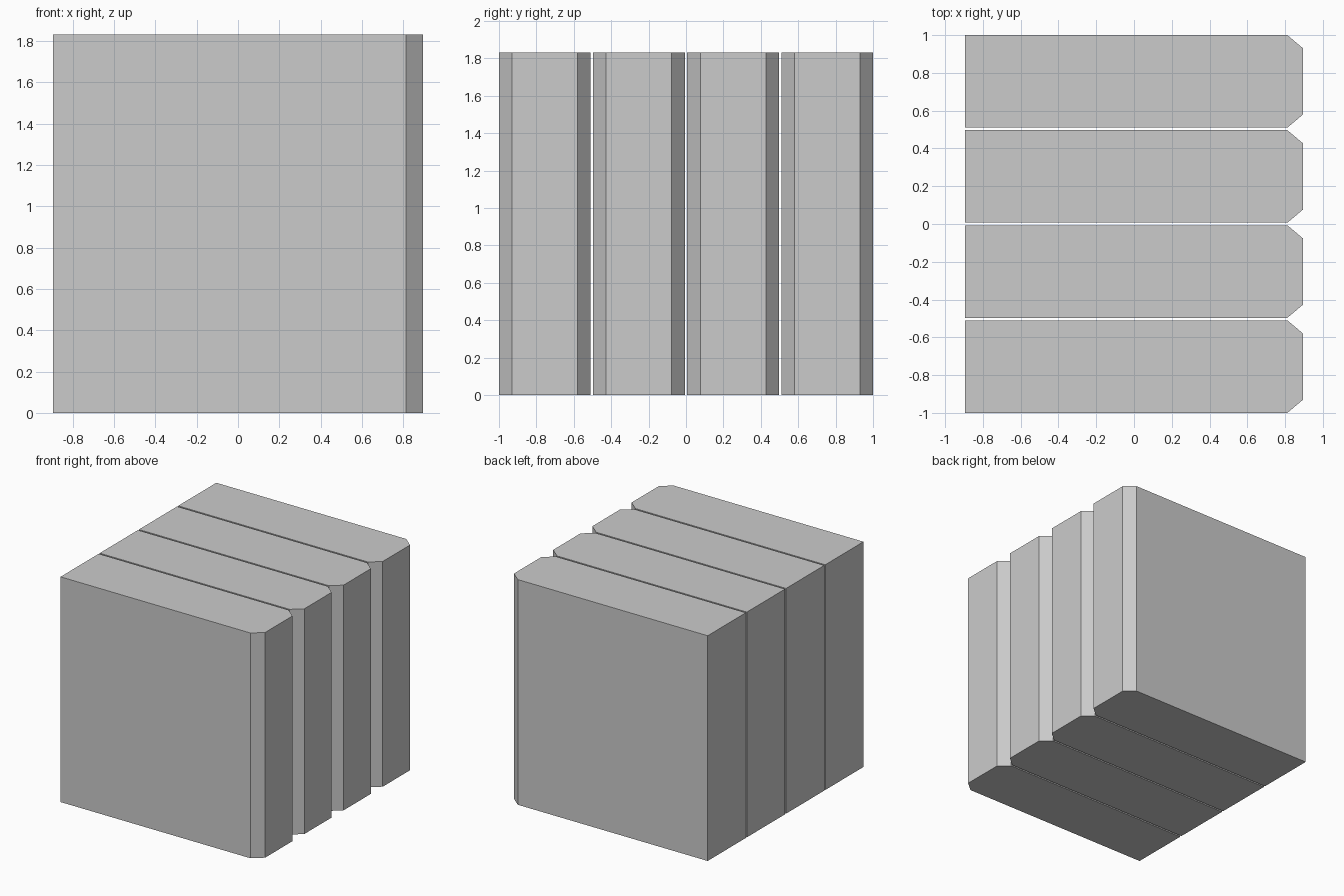
import bpy, bmesh

if "Cube" in bpy.data.objects:
    bpy.data.objects.remove(bpy.data.objects["Cube"])

HALF_X, HEIGHT = 0.895, 1.83
WIDTH = 0.49
PITCH = (2.0 - WIDTH) / 3
CUT_X, CUT_Y = 0.083, 0.07


def make_slab(name, y):
    # upright slab: chamfered plan profile extruded upwards
    h = WIDTH / 2
    profile = [(-HALF_X, -h), (HALF_X - CUT_X, -h), (HALF_X, -h + CUT_Y),
               (HALF_X, h - CUT_Y), (HALF_X - CUT_X, h), (-HALF_X, h)]
    bm = bmesh.new()
    base = bm.faces.new([bm.verts.new((px, py, 0)) for px, py in profile])
    ext = bmesh.ops.extrude_face_region(bm, geom=[base], use_keep_orig=True)
    top = [v for v in ext["geom"] if isinstance(v, bmesh.types.BMVert)]
    bmesh.ops.translate(bm, verts=top, vec=(0, 0, HEIGHT))
    bmesh.ops.recalc_face_normals(bm, faces=bm.faces)
    mesh = bpy.data.meshes.new(name)
    bm.to_mesh(mesh)
    bm.free()
    obj = bpy.data.objects.new(name, mesh)
    obj.location.y = y
    bpy.context.collection.objects.link(obj)


# row of four slabs with narrow gaps
for i in range(4):
    make_slab(f"slab_{i + 1}", (i - 1.5) * PITCH)
